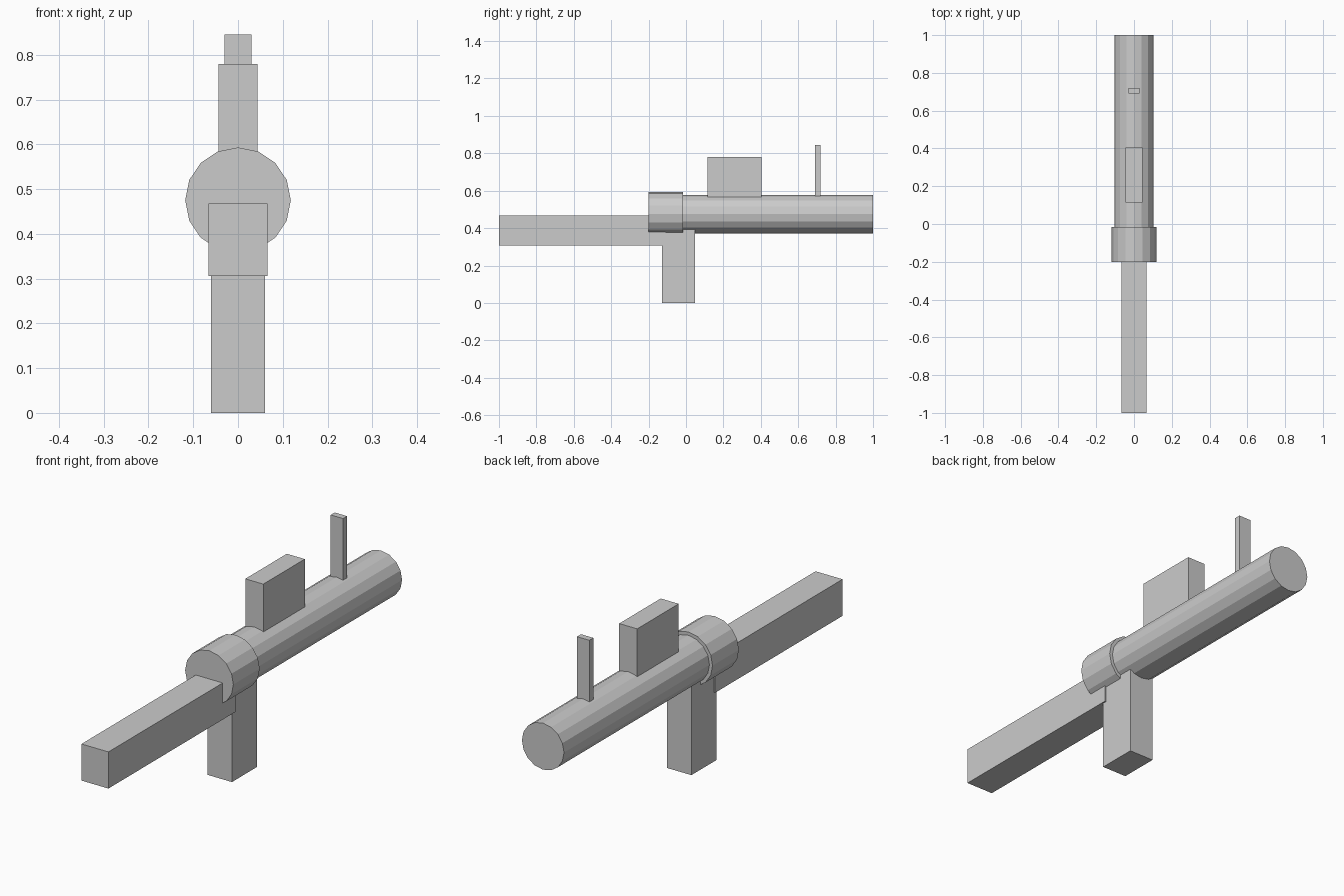
import bpy
from math import pi

if "Cube" in bpy.data.objects:
    bpy.data.objects.remove(bpy.data.objects["Cube"])


def box(name, x_half, y0, y1, z0, z1):
    bpy.ops.mesh.primitive_cube_add(size=1, location=(0, (y0 + y1) / 2, (z0 + z1) / 2))
    obj = bpy.context.object
    obj.name = name
    obj.scale = (2 * x_half, y1 - y0, z1 - z0)
    bpy.ops.object.transform_apply(location=False, rotation=False, scale=True)
    return obj


def tube(name, radius, y0, y1, z):
    # 16-sided cylinder lying along y, with a corner at the top
    bpy.ops.mesh.primitive_cylinder_add(vertices=16, radius=radius, depth=y1 - y0,
                                        location=(0, (y0 + y1) / 2, z),
                                        rotation=(pi / 2, 0, 0))
    obj = bpy.context.object
    obj.name = name
    return obj


AXIS_Z = 0.475

# Round body
tube("barrel", 0.103, -0.11, 1.0, AXIS_Z)
tube("rear_collar", 0.118, -0.201, -0.017, AXIS_Z)

# Square parts below and behind
box("stock", 0.066, -1.0, -0.11, 0.306, 0.468)
box("grip", 0.06, -0.128, 0.048, 0.0, 0.392)

# Parts standing on the barrel
box("sight_block", 0.044, 0.114, 0.404, 0.567, 0.779)
box("front_post", 0.03, 0.691, 0.719, 0.571, 0.845)
